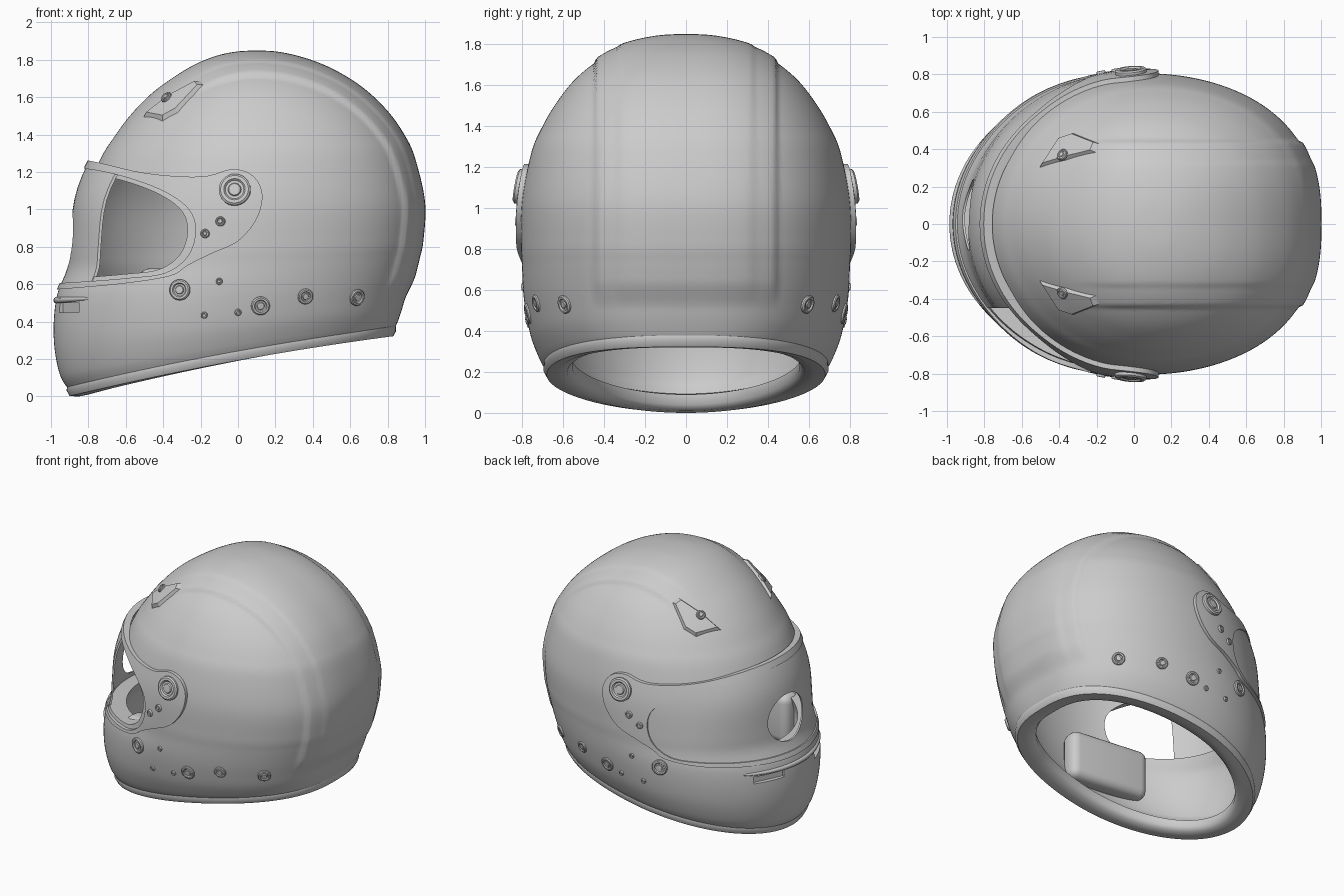
import bpy, bmesh, math
from mathutils import Vector
from mathutils.bvhtree import BVHTree

if "Cube" in bpy.data.objects:
    bpy.data.objects.remove(bpy.data.objects["Cube"])

# Shell rings: front x, front z, back x, back z, half width
RINGS = [(-.90, .03, .83, .35, .68), (-.95, .11, .85, .39, .715), (-.98, .25, .875, .46, .755),
         (-.985, .40, .90, .55, .78), (-.965, .55, .925, .64, .795), (-.91, .68, .95, .74, .80),
         (-.885, .80, .97, .84, .805), (-.83, 1.04, .978, 1.04, .80), (-.735, 1.27, .925, 1.27, .755),
         (-.66, 1.39, .87, 1.39, .705), (-.57, 1.51, .785, 1.51, .635), (-.45, 1.63, .66, 1.63, .54),
         (-.31, 1.725, .51, 1.725, .42), (-.17, 1.785, .365, 1.785, .295),
         (-.02, 1.82, .22, 1.82, .14), (.10, 1.828, .10, 1.828, 0)]
# Side outlines (x, z) of the eye opening and the visor frame
PORT = [(-1.3, 1.24), (-.85, 1.2), (-.62, 1.155), (-.42, 1.08), (-.3, .99), (-.27, .88),
        (-.31, .76), (-.42, .68), (-.6, .655), (-.85, .635), (-1.3, .61)]
FRAME = [(-1.3, 1.33), (-.82, 1.265), (-.5, 1.195), (-.2, 1.175), (-.03, 1.215), (.08, 1.18),
         (.13, 1.08), (.1, .95), (0, .83), (-.15, .76), (-.27, .7), (-.36, .645), (-.6, .605),
         (-.93, .575), (-1.3, .55)]


def spline(pts, t):
    n = len(pts) - 1
    i = min(int(t), n - 1)
    f = t - i
    quad = zip(pts[max(i - 1, 0)], pts[i], pts[i + 1], pts[min(i + 2, n)])
    return [.5 * (2 * b + (c - a) * f + (2 * a - 5 * b + 4 * c - d) * f * f
                  + (3 * b - a - 3 * c + d) * f ** 3) for a, b, c, d in quad]


def dense(pts, k):
    return [spline(pts, i / k) for i in range((len(pts) - 1) * k + 1)]


def ramp(v, a, b):
    f = max(0, min(1, (v - a) / (b - a)))
    return f * f * (3 - 2 * f)


def ring_point(r, th, d=0, dz=0):
    xf, zf, xb, zb, w = r
    c, s = math.cos(th), math.sin(th)
    side = math.copysign(abs(s) ** (.76 if c > 0 else 1), s)   # fuller at the back
    bow = .025 * s * s * max(0, 1 - zf / .5)
    return Vector(((xf + xb) / 2 + ((xb - xf) / 2 + d) * c, (w + d) * side,
                   (zf + zb) / 2 + (zb - zf) / 2 * c + dz + bow))


def finish(name, bm):
    me = bpy.data.meshes.new(name)
    bm.to_mesh(me)
    bm.free()
    ob = bpy.data.objects.new(name, me)
    bpy.context.collection.objects.link(ob)
    return ob


def loft(name, rows, loop=False, offset=None):
    bm = bmesh.new()
    vs = [[bm.verts.new(p) for p in row] for row in rows]
    m = len(rows[0])
    pairs = list(zip(vs, vs[1:])) + ([(vs[-1], vs[0])] if loop else [])
    for a, b in pairs:
        for j in range(m):
            bm.faces.new((a[j], a[(j + 1) % m], b[(j + 1) % m], b[j]))
    bmesh.ops.remove_doubles(bm, verts=bm.verts, dist=1e-5)
    bm.normal_update()
    if loop:
        bmesh.ops.recalc_face_normals(bm, faces=bm.faces)
    if offset:
        for v, p in [(v, v.co + v.normal * offset(v.co)) for v in bm.verts]:
            v.co = p
    return finish(name, bm)


def activate(ob):
    bpy.ops.object.select_all(action='DESELECT')
    ob.select_set(True)
    bpy.context.view_layer.objects.active = ob


def smooth(ob, deg=35):
    activate(ob)
    bpy.ops.object.shade_smooth_by_angle(angle=math.radians(deg))


def thicken(ob, t):
    activate(ob)
    m = ob.modifiers.new("thickness", 'SOLIDIFY')
    m.thickness, m.offset = t, -1
    bpy.ops.object.modifier_apply(modifier=m.name)


def boolean(ob, cutter, op):
    activate(ob)
    m = ob.modifiers.new("cut", 'BOOLEAN')
    m.object, m.operation, m.solver = cutter, op, 'EXACT'
    bpy.ops.object.modifier_apply(modifier=m.name)
    bpy.data.objects.remove(cutter)


def prism(pts, y0, y1):
    bm = bmesh.new()
    f = bm.faces.new([bm.verts.new((x, y0, z)) for x, z in dense(pts, 5)])
    g = bmesh.ops.extrude_face_region(bm, geom=[f])['geom']
    bmesh.ops.translate(bm, verts=[v for v in g if isinstance(v, bmesh.types.BMVert)], vec=(0, y1 - y0, 0))
    bmesh.ops.recalc_face_normals(bm, faces=bm.faces)
    ob = finish("cutter", bm)
    ob.hide_render = True
    return ob


def box(loc, dims, turn=0):
    bpy.ops.mesh.primitive_cube_add(size=1, location=loc, rotation=(0, 0, turn))
    ob = bpy.context.object
    ob.scale = dims
    bpy.context.view_layer.update()
    return ob


def helmet_skin(name, offset, k, segs):
    angles = [j * math.tau / segs for j in range(segs)]
    return loft(name, [[ring_point(r, a) for a in angles] for r in dense(RINGS, k)], offset=offset)


# Outer shell with a two-step raised band over the crown and back
def band(p):
    y = abs(p.y)
    steps = .016 * ramp(y, .452, .425) + .006 * ramp(y, .335, .31)
    return steps * ramp(p.z, .5, .66) * ramp(p.x, -.4, -.05)


shell = helmet_skin("shell", band, 8, 224)
tree = BVHTree.FromPolygons([v.co.copy() for v in shell.data.vertices],
                            [tuple(p.vertices) for p in shell.data.polygons])
thicken(shell, .11)
boolean(shell, prism(PORT, -1.3, 1.3), 'DIFFERENCE')

# Chin vent recesses
for s in (-1, 1):
    boolean(shell, box((-.92, s * .3, .475), (.08, .24, .05), -s * math.radians(26)), 'DIFFERENCE')
smooth(shell)


# Visor frame standing off the shell
def standoff(p):
    return .025 + ramp(p.x, -.45, -.85) * (.055 * ramp(p.z, .6, 1.2) - .015)


window = [(-.8 + (x + .8) * 1.08, .92 + (z - .92) * 1.08) for x, z in PORT]
frame = helmet_skin("visor_frame", standoff, 4, 128)
thicken(frame, .045)
boolean(frame, prism(FRAME, -1.3, 1.3), 'INTERSECT')
boolean(frame, prism(window, -1.4, 1.4), 'DIFFERENCE')
smooth(frame)

# Visor pane: open on one side, with a rounded gap at the front
pane = helmet_skin("visor_pane", lambda p: standoff(p) - .008, 4, 128)
thicken(pane, .012)
boolean(pane, prism(window, -.45, 1.3), 'INTERSECT')
bpy.ops.mesh.primitive_cylinder_add(vertices=48, radius=1, depth=1, location=(-.9, .05, .84),
                                    rotation=(0, math.pi / 2, 0))
gap = bpy.context.object
gap.scale = (.17, .19, .5)
bpy.context.view_layer.update()
boolean(pane, gap, 'DIFFERENCE')
smooth(pane)

# Rolled trim around the neck opening
TRIM = [(.004, .055), (.014, .045), (.016, .0), (.0, -.028), (-.05, -.03), (-.1, -.02), (-.125, .01), (-.12, .06)]
trim = loft("neck_trim", [[ring_point(RINGS[0], j * math.tau / 128, d, dz) for j in range(128)]
                          for d, dz in TRIM], loop=True)
smooth(trim, 50)


# Lip above the chin vents
def tube(name, pts, r):
    cu = bpy.data.curves.new(name, 'CURVE')
    cu.dimensions, cu.bevel_depth, cu.bevel_resolution, cu.use_fill_caps = '3D', r, 3, True
    sp = cu.splines.new('POLY')
    sp.points.add(len(pts) - 1)
    for i, (p, co) in enumerate(zip(sp.points, pts)):
        p.co = (*co, 1)
        p.radius = .3 + .7 * max(0, math.sin(math.pi * i / (len(pts) - 1))) ** .5
    bpy.context.collection.objects.link(bpy.data.objects.new(name, cu))


tube("chin_lip", [ring_point(spline(RINGS, 3.75), math.radians(145 + i * 2.5), -.004) for i in range(29)], .018)


# Round fasteners set square to the shell surface
def fastener(name, x, z, r, h, s, lift=0):
    loc, nor, _, _ = tree.ray_cast(Vector((x, s * 3, z)), Vector((0, -s, 0)))
    prof = [(1, -.6), (1, .6), (.88, 1), (.68, 1), (.58, .5), (.42, .5), (.36, .9), (0, 1)]
    rows = [[Vector((r * a * math.cos(j * math.tau / 28), r * a * math.sin(j * math.tau / 28), h * b))
             for j in range(28)] for a, b in prof]
    ob = loft(name, rows)
    ob.location = loc + nor * lift
    ob.rotation_euler = nor.to_track_quat('Z', 'Y').to_euler()
    smooth(ob)


FASTENERS = [("visor_pivot", -.015, 1.1, .085, .02, .025), ("frame_stud", -.09, .935, .026, .012, .025),
             ("frame_stud", -.17, .87, .024, .012, .025), ("side_screw", -.31, .57, .056, .016, 0),
             ("side_pin", -.1, .615, .018, .01, 0), ("side_screw", .12, .485, .05, .012, 0),
             ("side_pin", -.18, .435, .018, .01, 0), ("side_pin", 0, .45, .018, .01, 0),
             ("rear_screw", .36, .535, .042, .012, 0), ("rear_screw", .635, .53, .045, .014, 0)]
for s in (-1, 1):
    for name, x, z, r, h, lift in FASTENERS:
        fastener(name, x, z, r, h, s, lift)

# Forehead vents: low faceted pods with a round port
POD = [(-.52, .29), (-.37, .335), (-.19, .38), (-.17, .43), (-.32, .49), (-.41, .46)]
for s in (-1, 1):
    hits = [tree.ray_cast(Vector((x, s * y, 3)), Vector((0, 0, -1)))[:2] for x, y in POD]
    mid = sum((p for p, n in hits), Vector()) / len(hits)
    bm = bmesh.new()
    low = [bm.verts.new(p - n * .01) for p, n in hits]
    top = [bm.verts.new(mid + (p - mid) * .75 + n * .026) for p, n in hits]
    hub_at, hub_n = tree.find_nearest(mid)[:2]
    hub = bm.verts.new(hub_at + hub_n * .022)
    for i in range(len(hits)):
        k = (i + 1) % len(hits)
        bm.faces.new((low[i], low[k], top[k], top[i]))
        bm.faces.new((top[i], top[k], hub))
    bmesh.ops.recalc_face_normals(bm, faces=bm.faces)
    smooth(finish("forehead_vent", bm), 25)
    fastener("vent_port", -.37, 1.585, .032, .01, s, .022)

# Cheek pads inside: soft rounded blocks
for s in (-1, 1):
    pad = box((-.22, s * .575, .5), (.62, .16, .37), s * math.radians(7))
    pad.name = "cheek_pad"
    activate(pad)
    bpy.ops.object.transform_apply(location=False, rotation=False, scale=True)
    bev = pad.modifiers.new("soft edges", 'BEVEL')
    bev.width, bev.segments = .06, 5
    bpy.ops.object.modifier_apply(modifier=bev.name)
    smooth(pad, 60)
